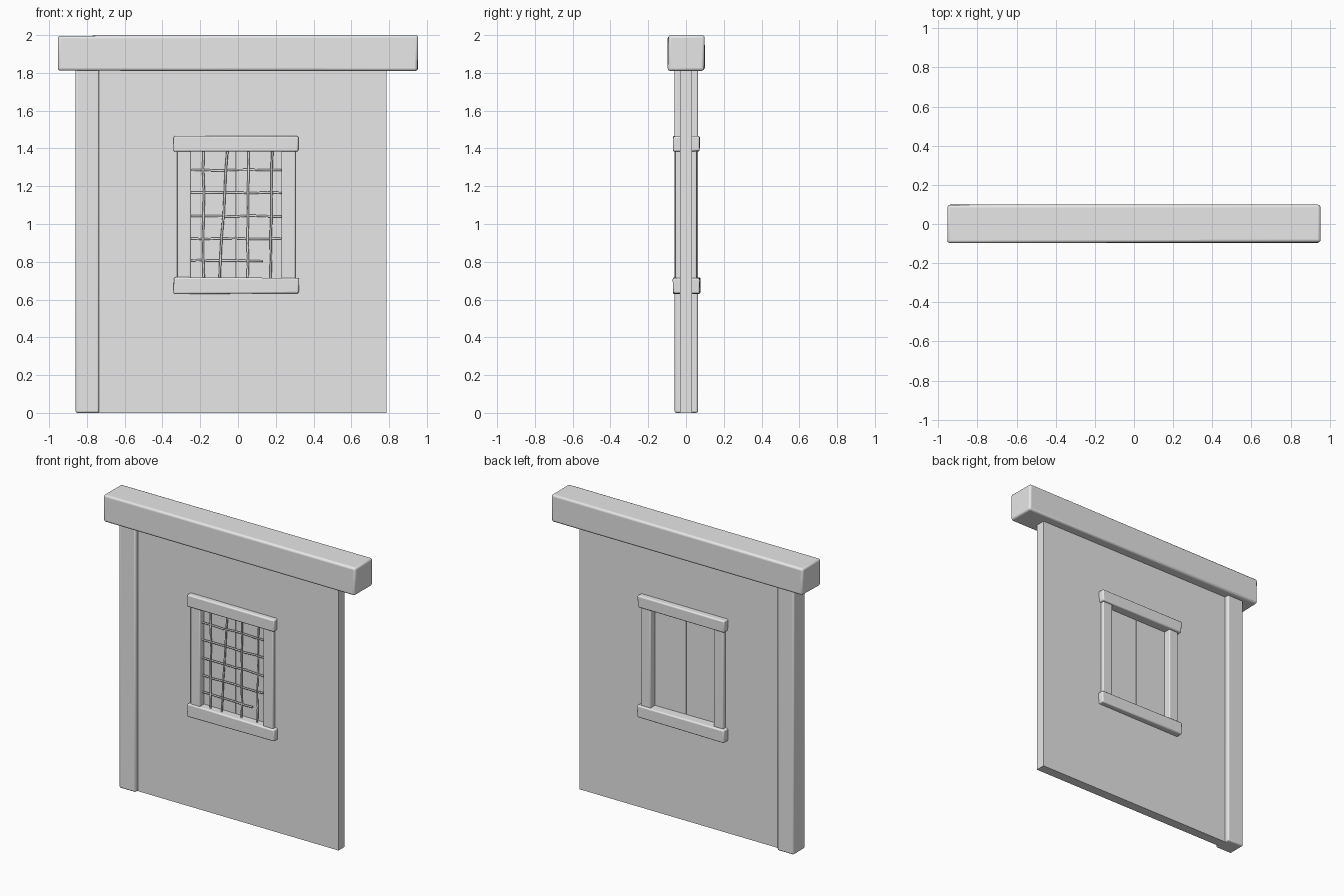
import bpy, bmesh, math, random
from mathutils import Vector

random.seed(4)
if "Cube" in bpy.data.objects:
    bpy.data.objects.remove(bpy.data.objects["Cube"])

grey = bpy.data.materials.new("plain_grey")
grey.use_nodes = True
grey.diffuse_color = (0.8, 0.8, 0.8, 1)
grey.node_tree.nodes["Principled BSDF"].inputs["Base Color"].default_value = (0.8, 0.8, 0.8, 1)


def add(name, bm):
    mesh = bpy.data.meshes.new(name)
    bmesh.ops.recalc_face_normals(bm, faces=bm.faces)
    bm.to_mesh(mesh)
    bm.free()
    mesh.materials.append(grey)
    ob = bpy.data.objects.new(name, mesh)
    bpy.context.collection.objects.link(ob)
    return ob


def block(name, lo, hi, bevel=0.0, wobble=0.0):
    """Box between two corners, optionally hand-hewn and rounded."""
    lo, hi = Vector(lo), Vector(hi)
    bm = bmesh.new()
    bmesh.ops.create_cube(bm, size=1)
    for v in bm.verts:
        v.co = (lo + hi) / 2 + v.co * (hi - lo)
        v.co += Vector([random.uniform(-wobble, wobble) for _ in range(3)])
    ob = add(name, bm)
    if bevel:
        mod = ob.modifiers.new("rounded_edges", "BEVEL")
        mod.width = bevel
        mod.segments = 3
        bpy.context.view_layer.objects.active = ob
        ob.select_set(True)
        bpy.ops.object.shade_smooth_by_angle(angle=math.radians(40))
        ob.select_set(False)
    return ob


# Wall sheet with a window opening, thickened
xs, zs = (-0.8, -0.285, 0.27, 0.785), (0, 0.67, 1.42, 1.85)
bm = bmesh.new()
grid = [[bm.verts.new((x, 0, z)) for z in zs] for x in xs]
for i in range(3):
    for j in range(3):
        if (i, j) != (1, 1):
            bm.faces.new((grid[i][j], grid[i + 1][j], grid[i + 1][j + 1], grid[i][j + 1]))
wall = add("wall", bm)
thick = wall.modifiers.new("thickness", "SOLIDIFY")
thick.thickness = 0.066
thick.offset = 0

# Timbers
block("top_beam", (-0.952, -0.095, 1.812), (0.952, 0.098, 1.997), 0.014, 0.003)
block("corner_post", (-0.86, -0.06, 0), (-0.735, 0.064, 1.83), 0.01)

# Window frame
block("window_lintel", (-0.34, -0.07, 1.384), (0.32, 0.074, 1.467), 0.009, 0.003)
block("window_sill", (-0.34, -0.07, 0.632), (0.322, 0.074, 0.716), 0.009, 0.003)
block("window_jamb_right", (-0.322, -0.057, 0.69), (-0.249, 0.057, 1.4), 0.007)
block("window_jamb_left", (0.229, -0.057, 0.69), (0.304, 0.057, 1.4), 0.007)

# Two closed shutters with a narrow seam
block("shutter_right", (-0.28, -0.01, 0.68), (-0.0115, 0.01, 1.41))
block("shutter_left", (-0.0085, -0.01, 0.68), (0.265, 0.01, 1.41))


def bar(name, start, end, radius=0.006):
    """Slightly crooked iron rod."""
    start, end = Vector(start), Vector(end)
    curve = bpy.data.curves.new(name, "CURVE")
    curve.dimensions = "3D"
    curve.bevel_depth = radius
    curve.bevel_resolution = 1
    curve.use_fill_caps = True
    line = curve.splines.new("POLY")
    line.points.add(6)
    for i, p in enumerate(line.points):
        jog = Vector([random.uniform(-0.003, 0.003) for _ in range(3)])
        p.co = (*(start.lerp(end, i / 6) + jog), 1)
    curve.materials.append(grey)
    ob = bpy.data.objects.new(name, curve)
    bpy.context.collection.objects.link(ob)


# Window grille: uprights lean, the lowest crossbar is broken short
for n, (top, bottom) in enumerate([(-0.182, -0.182), (-0.055, -0.1), (0.055, 0.05), (0.18, 0.172)]):
    bar(f"upright_bar_{n + 1}", (top, -0.036, 1.4), (bottom, -0.036, 0.7))
for n, (z, end) in enumerate([(1.285, 0.24), (1.165, 0.24), (1.042, 0.24), (0.922, 0.24), (0.806, 0.13)]):
    bar(f"cross_bar_{n + 1}", (-0.26, -0.028, z), (end, -0.028, z))
